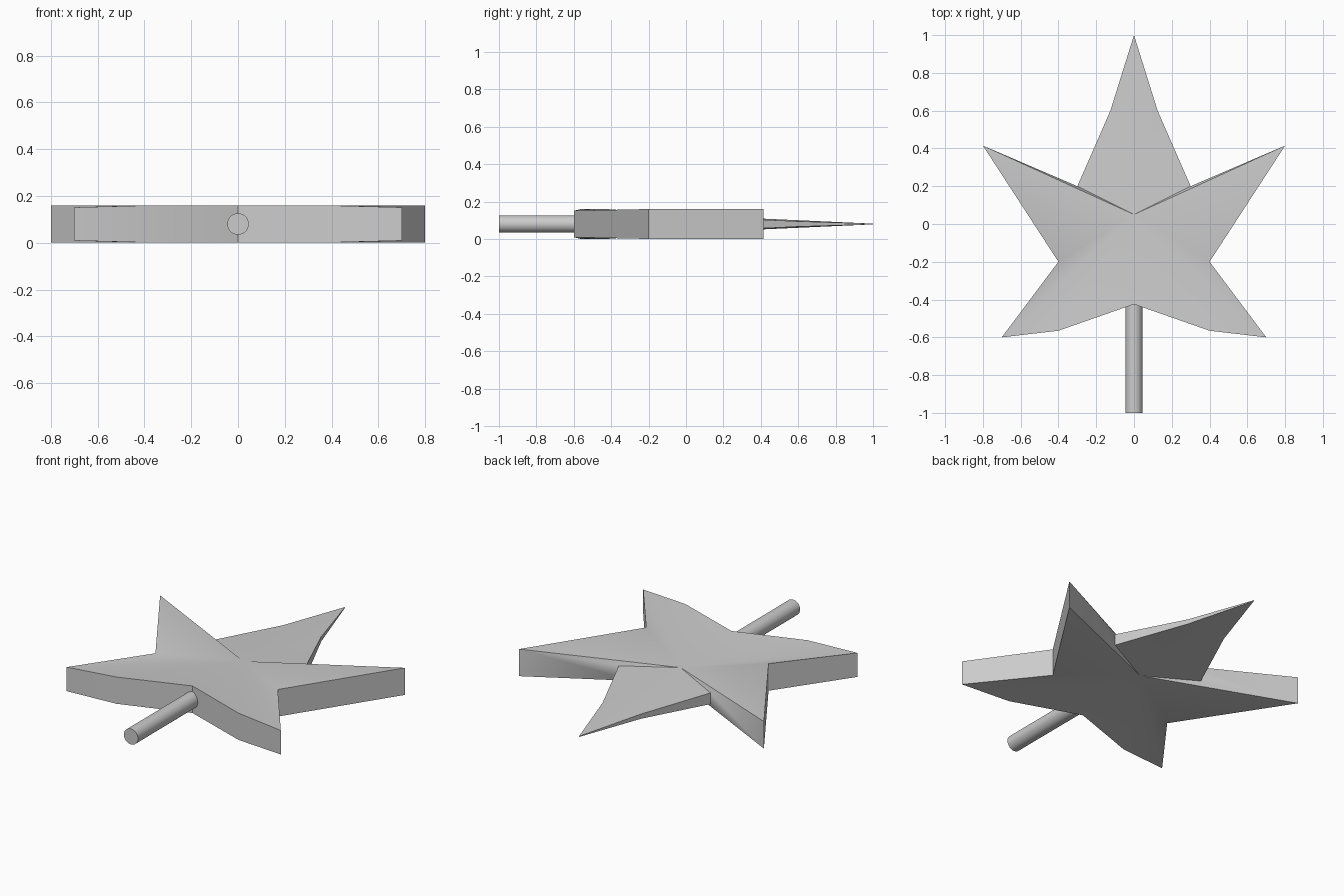
import bpy, bmesh
from math import pi, radians

if "Cube" in bpy.data.objects:
    bpy.data.objects.remove(bpy.data.objects["Cube"])

MID = 0.08  # height of the leaf's middle plane


def smooth(obj, angle=30):
    bpy.ops.object.select_all(action='DESELECT')
    obj.select_set(True)
    bpy.context.view_layer.objects.active = obj
    bpy.ops.object.shade_smooth_by_angle(angle=radians(angle))


# Right half of the leaf outline: x, y, half thickness
half = [(0, 1, 0.002), (0.125, 0.6, 0.014), (0.3, 0.2, 0.033),
        (0.8, 0.415, 0.08), (0.4, -0.2, 0.08), (0.7, -0.6, 0.071),
        (0.4, -0.565, 0.079), (0, -0.425, 0.08)]
outline = half + [(-x, y, h) for x, y, h in reversed(half[1:-1])]

# Leaf blade: top and bottom fans around a thinner centre, joined by walls
bm = bmesh.new()
rings, centres = [], []
for side in (1, -1):
    rings.append([bm.verts.new((x, y, MID + side * h)) for x, y, h in outline])
    centres.append(bm.verts.new((0, 0.05, MID + side * 0.045)))
n = len(outline)
for i in range(n):
    j = (i + 1) % n
    top, low = rings
    bm.faces.new((top[i], top[j], centres[0]))
    bm.faces.new((low[j], low[i], centres[1]))
    bm.faces.new((top[j], top[i], low[i], low[j]))
bmesh.ops.recalc_face_normals(bm, faces=bm.faces)
mesh = bpy.data.meshes.new("leaf_blade")
bm.to_mesh(mesh)
bm.free()
blade = bpy.data.objects.new("leaf_blade", mesh)
bpy.context.collection.objects.link(blade)
smooth(blade)

# Stem: rod running from the middle of the blade to the front
bpy.ops.mesh.primitive_cylinder_add(vertices=32, radius=0.046, depth=1.04,
                                    location=(0, -0.48, MID),
                                    rotation=(pi / 2, 0, 0))
stem = bpy.context.object
stem.name = "stem"
smooth(stem)
